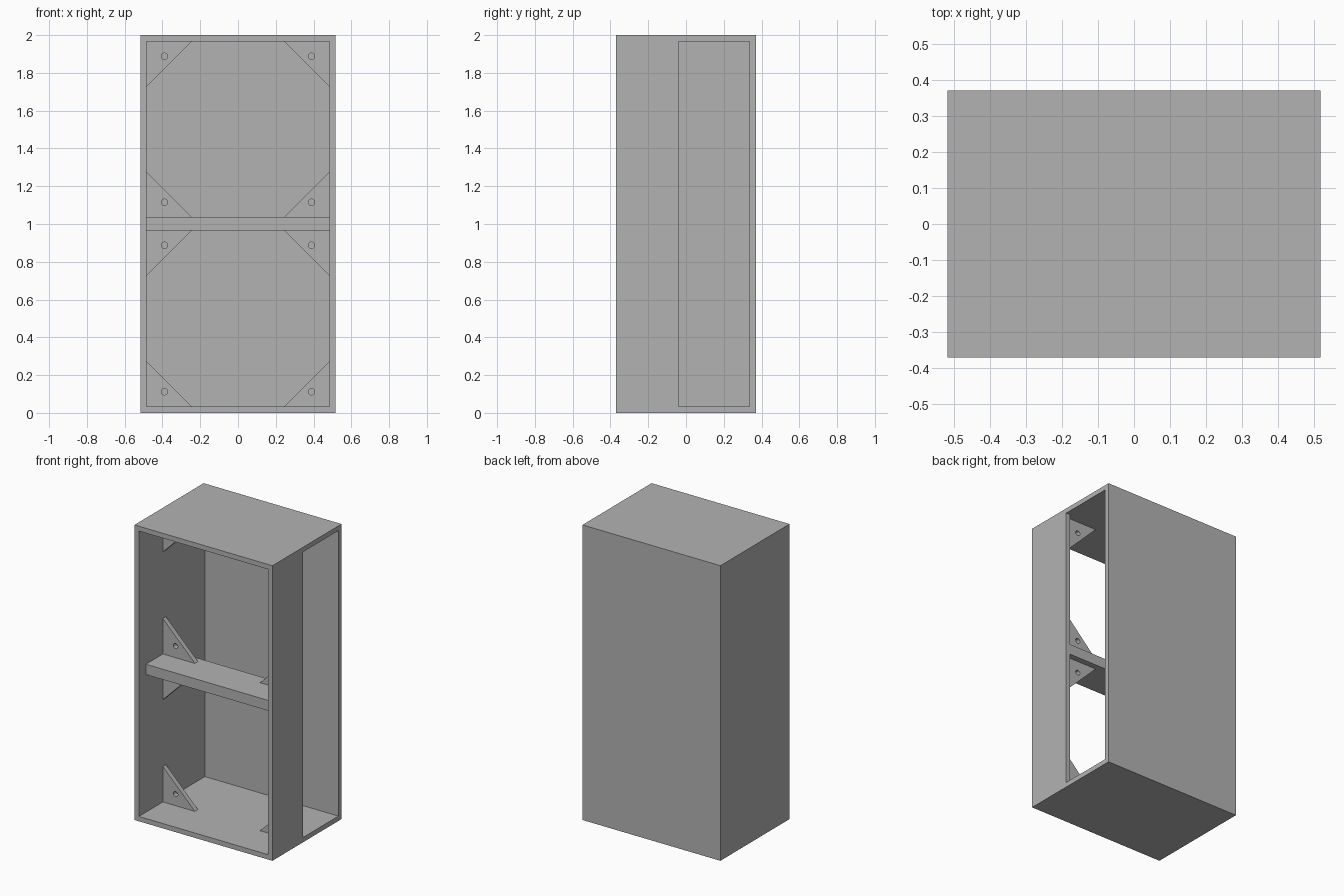
import bpy, bmesh, math
from mathutils import Vector

old = bpy.data.objects.get("Cube")
if old:
    bpy.data.objects.remove(old, do_unlink=True)

W, D, H, T = 0.517, 0.37, 2.0, 0.033   # half width, half depth, height, board thickness
IX = W - T                             # inner half width
SHELF_LO, SHELF_HI = 0.966, 1.036
DIVIDE_Y = -0.04                       # rear edge of the shelf and front edge of the side opening

grey = bpy.data.materials.new("matte_grey")
grey.use_nodes = True
colour = (0.45, 0.45, 0.45, 1)
grey.diffuse_color = colour
grey.node_tree.nodes["Principled BSDF"].inputs["Base Color"].default_value = colour


def prism(name, outline, axis, lo, hi):
    """Extrude a flat outline along z (plan outline) or y (front outline)."""
    bm = bmesh.new()
    place = (lambda a, b: (a, b, lo)) if axis == "z" else (lambda a, b: (a, lo, b))
    face = bm.faces.new([bm.verts.new(place(a, b)) for a, b in outline])
    push = Vector((0, 0, hi - lo)) if axis == "z" else Vector((0, hi - lo, 0))
    out = bmesh.ops.extrude_face_region(bm, geom=[face])["geom"]
    bmesh.ops.translate(bm, vec=push, verts=[g for g in out if isinstance(g, bmesh.types.BMVert)])
    bmesh.ops.recalc_face_normals(bm, faces=bm.faces)
    mesh = bpy.data.meshes.new(name)
    bm.to_mesh(mesh)
    bm.free()
    mesh.materials.append(grey)
    obj = bpy.data.objects.new(name, mesh)
    bpy.context.collection.objects.link(obj)
    return obj


def rect(x0, y0, x1, y1):
    return [(x0, y0), (x1, y0), (x1, y1), (x0, y1)]


def cut(obj, cutter):
    """Subtract the cutter, then remove it."""
    cutter.hide_render = True
    mod = obj.modifiers.new("cut", "BOOLEAN")
    mod.operation, mod.solver, mod.object = "DIFFERENCE", "EXACT", cutter
    bpy.context.view_layer.objects.active = obj
    bpy.ops.object.modifier_apply(modifier=mod.name)
    bpy.data.objects.remove(cutter, do_unlink=True)


# Cabinet shell: open at the front and along the rear part of the left side
shell = prism("cabinet_shell", rect(-W, -D, W, D), "z", 0, H)
cavity = [(-IX, -D - T), (IX, -D - T), (IX, DIVIDE_Y), (W + T, DIVIDE_Y),
          (W + T, D - T), (-IX, D - T)]
cut(shell, prism("cavity_cutter", cavity, "z", T, H - T))

# Shelf across the middle
prism("shelf", rect(-IX, -0.295, IX, DIVIDE_Y), "z", SHELF_LO, SHELF_HI)

# Triangular corner braces, each with a round hole
LEG, HOLE = 0.24, 0.017
corners = [("floor", T, 1), ("under_shelf", SHELF_LO, -1),
           ("over_shelf", SHELF_HI, 1), ("ceiling", H - T, -1)]
for side, s in (("left", 1), ("right", -1)):
    for level, z, up in corners:
        x = s * IX
        brace = prism(f"brace_{level}_{side}",
                      [(x, z), (x - s * LEG, z), (x, z + up * LEG)], "y", -0.113, -0.08)
        cx, cz = x - s * 0.095, z + up * 0.079
        ring = [(cx + HOLE * math.cos(a), cz + HOLE * math.sin(a))
                for a in (math.tau * i / 24 for i in range(24))]
        cut(brace, prism("hole_cutter", ring, "y", -0.2, 0))
